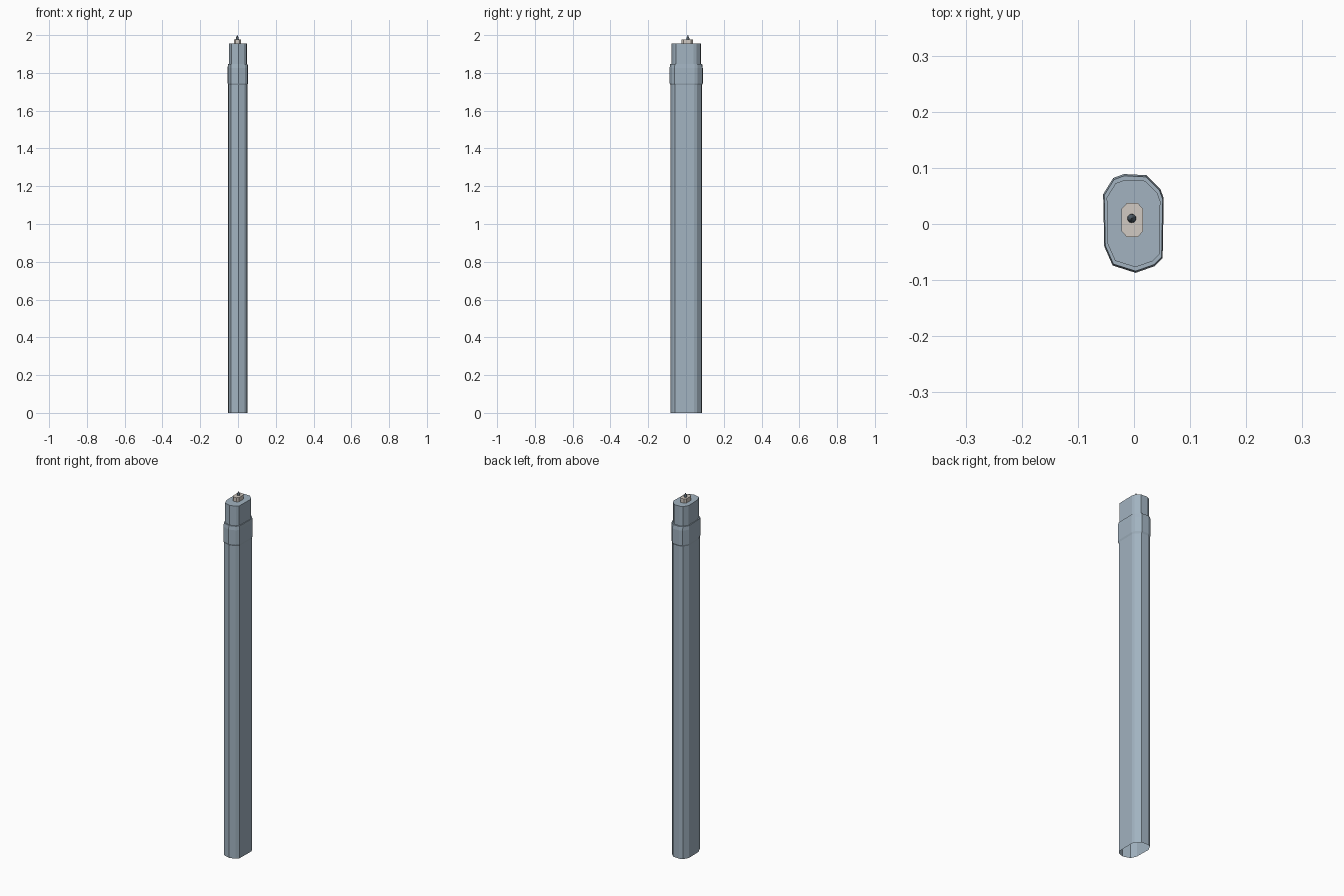
import bpy, bmesh
from math import cos, sin, pi

cube = bpy.data.objects.get("Cube")
if cube:
    bpy.data.objects.remove(cube)


def material(name, rgb):
    m = bpy.data.materials.new(name)
    m.use_nodes = True
    m.diffuse_color = (*rgb, 1)
    m.node_tree.nodes["Principled BSDF"].inputs["Base Color"].default_value = (*rgb, 1)
    return m


steel = material("blue_grey", (0.36, 0.45, 0.53))
beige = material("warm_beige", (0.64, 0.59, 0.54))
dark = material("dark_slate", (0.09, 0.12, 0.15))


def loft(name, outline, rings, mat, center=(0, 0), close_top=False):
    """Stack scaled copies of an outline; rings are (height, scale)."""
    bm = bmesh.new()
    loops = [[bm.verts.new((center[0] + x * s, center[1] + y * s, z)) for x, y in outline]
             for z, s in rings]
    n = len(outline)
    for a, b in zip(loops, loops[1:]):
        for i in range(n):
            j = (i + 1) % n
            bm.faces.new((a[i], a[j], b[j], b[i]))
    if close_top:
        bm.faces.new(loops[-1])
    mesh = bpy.data.meshes.new(name)
    bm.to_mesh(mesh)
    bm.free()
    mesh.materials.append(mat)
    obj = bpy.data.objects.new(name, mesh)
    bpy.context.collection.objects.link(obj)
    return obj


# Irregular oval cross-section, counter-clockwise
oval = [(-.018, .089), (-.037, .082), (-.055, .053), (-.053, -.04), (-.038, -.074), (.003, -.087),
        (.037, -.075), (.051, -.061), (.053, .046), (.047, .062), (.022, .087)]

# Long hollow shaft, open at the bottom
loft("shaft", oval, [(0, .945), (1.745, .945)], steel)

# Raised collar with chamfered rims
loft("collar", oval, [(1.735, .945), (1.745, 1), (1.825, 1), (1.846, .965), (1.846, .88)], steel)

# Narrower cap above the collar
loft("cap", oval, [(1.845, .885), (1.955, .885)], steel, close_top=True)

# Small rounded block on the cap
block = [(sx * x, sy * y)
         for sx, sy, pts in ((1, 1, ((.019, .02), (.010, .030))), (-1, 1, ((.010, .030), (.019, .02))),
                             (-1, -1, ((.019, .02), (.010, .030))), (1, -1, ((.010, .030), (.019, .02))))
         for x, y in pts]
loft("top_block", block, [(1.955, 1), (1.978, 1)], beige, (-.003, .007), True)

# Pointed tip
circle = [(cos(i * pi / 6), sin(i * pi / 6)) for i in range(12)]
loft("tip", circle, [(1.978, .008), (1.985, .007), (2.0, .0005)], dark, (-.004, .01), True)
